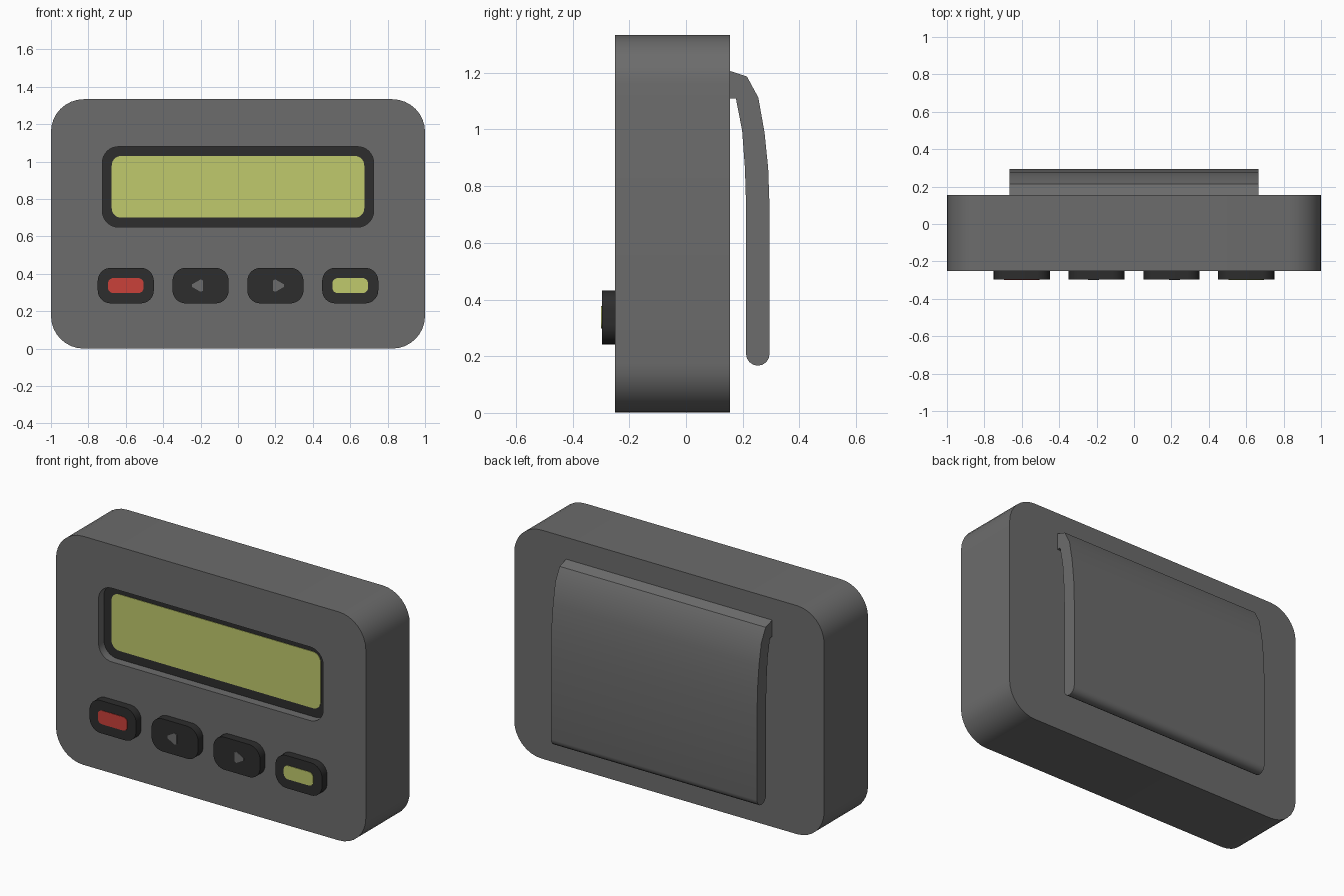
import bpy, bmesh, math

if "Cube" in bpy.data.objects:
    bpy.data.objects.remove(bpy.data.objects["Cube"])


def material(name, rgb):
    m = bpy.data.materials.new(name)
    m.diffuse_color = (*rgb, 1)
    m.use_nodes = True
    m.node_tree.nodes["Principled BSDF"].inputs["Base Color"].default_value = m.diffuse_color
    return m


GREY = material("grey plastic", (0.15, 0.15, 0.15))
DARK = material("dark plastic", (0.026, 0.026, 0.026))
LIME = material("lime display", (0.53, 0.59, 0.15))
RED = material("red mark", (0.59, 0.053, 0.042))


def rounded(cx, cz, w, h, r, seg=8):
    """Rounded rectangle outline as (x, z) points."""
    pts = []
    for k, (sx, sz) in enumerate([(1, 1), (-1, 1), (-1, -1), (1, -1)]):
        for i in range(seg + 1):
            a = math.pi / 2 * (k + i / seg)
            pts.append((cx + sx * (w / 2 - r) + r * math.cos(a),
                        cz + sz * (h / 2 - r) + r * math.sin(a)))
    return pts


def loft(name, loops, mats, end_mat=0):
    """Join equal-length loops of 3D points and cap both ends."""
    bm = bmesh.new()
    rings = [[bm.verts.new(p) for p in loop] for loop in loops]
    n = len(rings[0])
    for a, b in zip(rings, rings[1:]):
        for i in range(n):
            j = (i + 1) % n
            bm.faces.new((a[i], a[j], b[j], b[i]))
    bm.faces.new(rings[0])
    bm.faces.new(rings[-1]).material_index = end_mat
    bmesh.ops.recalc_face_normals(bm, faces=bm.faces)
    me = bpy.data.meshes.new(name)
    bm.to_mesh(me)
    bm.free()
    for m in mats:
        me.materials.append(m)
    ob = bpy.data.objects.new(name, me)
    bpy.context.collection.objects.link(ob)
    bpy.ops.object.select_all(action='DESELECT')
    ob.select_set(True)
    bpy.context.view_layer.objects.active = ob
    bpy.ops.object.shade_smooth_by_angle(angle=math.radians(30))
    return ob


def at(y, pts):
    return [(x, y, z) for x, z in pts]


def slab(name, pts, y_back, y_front, mat):
    return loft(name, [at(y_back, pts), at(y_front, pts)], [mat])


# Case with a sunken, dark-floored display window
FRONT, FLOOR = -0.25, -0.20
case = rounded(0, 0.667, 2.0, 1.333, 0.175)
window = rounded(0, 0.865, 1.45, 0.43, 0.085)
loft("case", [at(0.155, case), at(FRONT, case), at(FRONT, window), at(FLOOR, window)],
     [GREY, DARK], end_mat=1)
slab("display", rounded(0, 0.865, 1.35, 0.33, 0.05), FLOOR + 0.002, FLOOR - 0.003, LIME)

# Four buttons, outer ones with coloured marks, inner ones with arrows
KEY = -0.297
KZ = 0.337
for side, label, colour in ((-1, "left", RED), (1, "right", LIME)):
    for pos, cx in (("outer", 0.6), ("inner", 0.2)):
        slab(f"{label}_{pos}_button", rounded(side * cx, KZ, 0.3, 0.19, 0.07),
             FRONT + 0.01, KEY, DARK)
    slab(f"{label}_button_mark", rounded(side * 0.6, KZ, 0.19, 0.08, 0.028),
         KEY + 0.002, KEY - 0.003, colour)
    half = [(0.246, 0.007), (0.2, 0.033), (0.186, 0.027)]
    arrow = half + [(x, -z) for x, z in reversed(half)]
    slab(f"{label}_arrow", [(side * x, KZ + z) for x, z in arrow],
         KEY + 0.002, KEY - 0.003, GREY)

# Belt clip: side profile (y, z) swept across the back
outer = [(0.15, 1.208), (0.215, 1.187), (0.255, 1.113), (0.277, 0.99),
         (0.290, 0.863), (0.295, 0.72)]
inner = [(0.212, 0.73), (0.208, 0.863), (0.198, 0.997), (0.176, 1.11), (0.15, 1.11)]
tip = [(0.2535 + 0.0415 * math.cos(a), 0.208 - 0.0415 * math.sin(a))
       for a in (math.pi * i / 8 for i in range(9))]
clip = outer + tip + inner
loft("belt_clip", [[(x, y, z) for y, z in clip] for x in (-0.665, 0.665)], [GREY])
